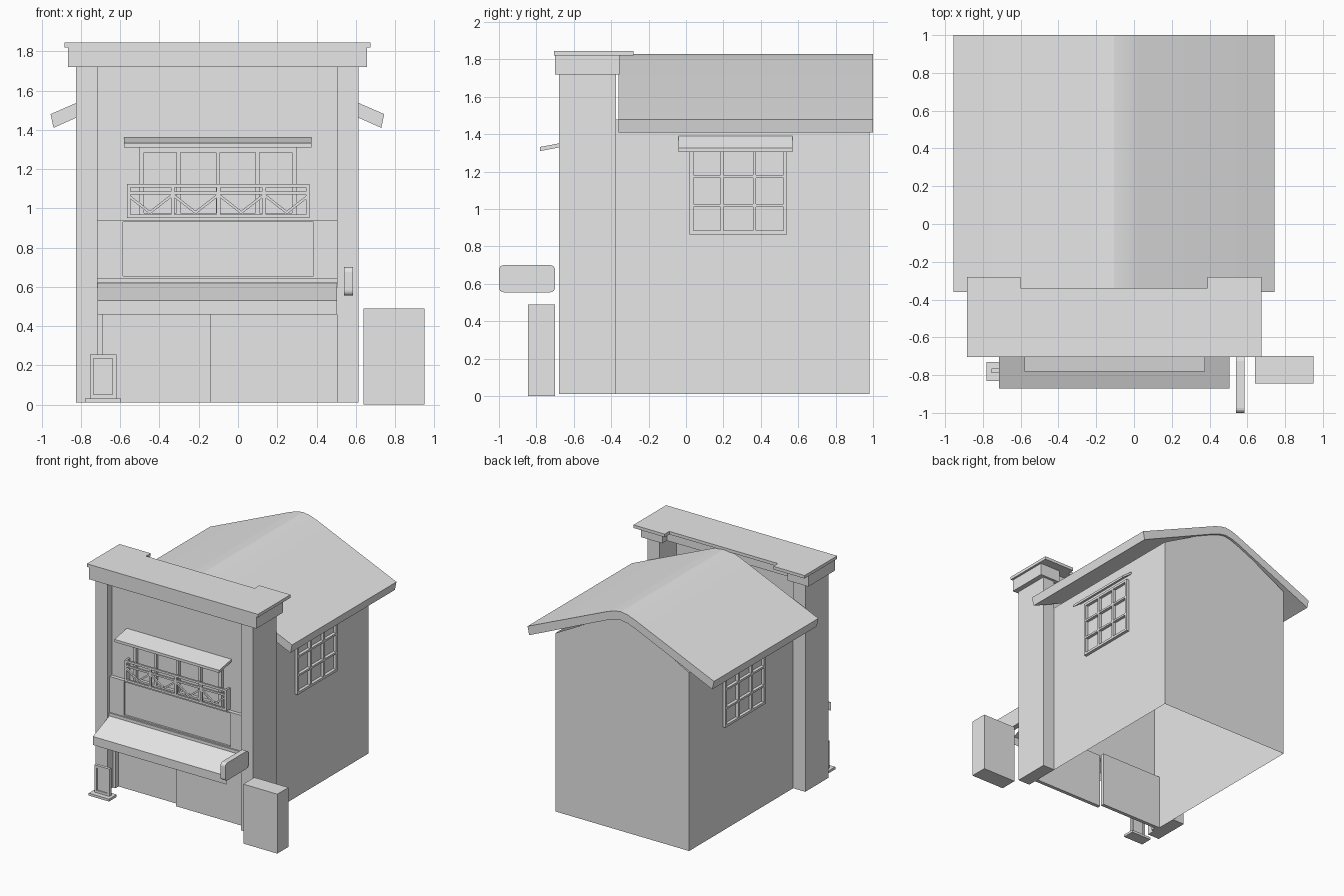
import bpy
import bmesh
import math
from mathutils import Vector

if "Cube" in bpy.data.objects:
    bpy.data.objects.remove(bpy.data.objects["Cube"], do_unlink=True)

plaster = bpy.data.materials.new("plain grey")
plaster.use_nodes = True
GREY = (.8, .8, .8, 1)
plaster.diffuse_color = GREY
plaster.node_tree.nodes["Principled BSDF"].inputs["Base Color"].default_value = GREY

CENTRE = -.105      # middle of the building along x
INNER = .61         # half width of the house body
OUTER = .72         # half width across the pillars
FLOOR = .01


def finish(name, bm, recalculate=True):
    if recalculate:
        bmesh.ops.recalc_face_normals(bm, faces=bm.faces)
    mesh = bpy.data.meshes.new(name)
    bm.to_mesh(mesh)
    bm.free()
    mesh.materials.append(plaster)
    obj = bpy.data.objects.new(name, mesh)
    bpy.context.collection.objects.link(obj)
    return obj


def add_box(bm, x, y, z):
    """Box from three (low, high) ranges."""
    made = bmesh.ops.create_cube(bm, size=1)["verts"]
    for v in made:
        v.co = Vector([(r[0] + r[1]) / 2 + c * (r[1] - r[0])
                       for r, c in zip((x, y, z), v.co)])


def boxes(name, *ranges):
    bm = bmesh.new()
    for r in ranges:
        add_box(bm, *r)
    return finish(name, bm)


def prism(name, profile, low, high, axis):
    """Extrude a profile along x (points are y, z), y (x, z) or z (x, y)."""
    bm = bmesh.new()

    def place(p, t):
        co = list(p)
        co.insert("xyz".index(axis), t)
        return co
    face = bm.faces.new([bm.verts.new(place(p, low)) for p in profile])
    moved = bmesh.ops.extrude_face_region(bm, geom=[face])["geom"]
    step = Vector(place((0, 0), high - low))
    bmesh.ops.translate(bm, vec=step, verts=[g for g in moved if isinstance(g, bmesh.types.BMVert)])
    return finish(name, bm)


def lattice(name, u, v, depth, columns, rows, border, bar, axis):
    """Window grid in the x-z plane (axis y) or the y-z plane (axis x)."""
    bm = bmesh.new()

    def put(u_range, v_range, d):
        if axis == "y":
            add_box(bm, u_range, d, v_range)
        else:
            add_box(bm, d, u_range, v_range)
    for edge in ((u[0], u[0] + border), (u[1] - border, u[1])):
        put(edge, v, depth)
    for edge in ((v[0], v[0] + border), (v[1] - border, v[1])):
        put((u[0] + border, u[1] - border), edge, depth)
    for span, count, upright in ((u, columns, True), (v, rows, False)):
        for i in range(1, count):
            mid = span[0] + (span[1] - span[0]) * i / count
            strip = (mid - bar / 2, mid + bar / 2)
            if upright:
                put(strip, v, depth)
            else:
                put(u, strip, depth)
    return finish(name, bm)


# House shell: side walls and back gable, open below and towards the shop front
gable = [(-INNER, FLOOR), (-INNER, 1.48), (-.125, 1.74), (0, 1.77),
         (.125, 1.74), (INNER, 1.48), (INNER, FLOOR)]
bm = bmesh.new()
back = [bm.verts.new((CENTRE + x, .98, z)) for x, z in gable]
bm.faces.new(back[::-1])
for a, b in ((0, 1), (-2, -1)):
    front = [bm.verts.new((back[i].co.x, -.375, back[i].co.z)) for i in (b, a)]
    bm.faces.new([back[a], back[b]] + front)
finish("house_walls", bm)

# Roof: shallow arched ridge with straight slopes
half = [(.85, 1.48), (.125, 1.795), (.06, 1.818)]
under = [(.835, 1.41), (.125, 1.725), (.06, 1.748)]
top_line = [(-x, z) for x, z in half] + [(0, 1.828)] + half[::-1]
low_line = under + [(0, 1.758)] + [(-x, z) for x, z in under[::-1]]
roof = prism("roof", [(CENTRE + x, z) for x, z in top_line + low_line], -.36, 1, "y")
bpy.ops.object.select_all(action="DESELECT")
roof.select_set(True)
bpy.context.view_layer.objects.active = roof
bpy.ops.object.shade_smooth_by_angle(angle=math.radians(12))

# Side windows with sloping hoods
for side, label in ((-1, "right"), (1, "left")):
    wall = CENTRE + side * INNER
    reach = sorted((wall, wall + side * .025))
    lattice(label + "_window", (.02, .54), (.865, 1.33), reach, 3, 3, .02, .016, "x")
    hood = [(wall, 1.37), (wall, 1.39), (wall + side * .09, 1.325), (wall + side * .09, 1.305)]
    prism(label + "_window_hood", hood, -.04, .57, "y")

# Pillars
for side, label in ((-1, "right"), (1, "left")):
    span = sorted((CENTRE + side * INNER, CENTRE + side * OUTER))
    boxes(label + "_pillar", (span, (-.68, -.375), (FLOOR, 1.73)))


def wrapped_plan(width, front, ends, middle, notch):
    right = [(width, front), (width, ends), (notch, ends), (notch, middle)]
    left = [(-x, y) for x, y in right[::-1]]
    return [(CENTRE + x, y) for x, y in right + left]


# Cornice and cap, reaching further back over each pillar
prism("cornice", wrapped_plan(.762, -.7, -.355, -.415, .57), 1.72, 1.82, "z")
prism("cornice_cap", wrapped_plan(.78, -.705, -.28, -.34, .495), 1.82, 1.845, "z")

# Shop front walls between the pillars
west, east = CENTRE - INNER, CENTRE + INNER
full = (west, east)
boxes("upper_wall", (full, (-.62, -.6), (.94, 1.73)))
boxes("lower_wall", (full, (-.635, -.6), (.46, .94)))
boxes("front_ledge", (full, (-.66, -.63), (.62, .645)))
boxes("shop_wall", ((-.14, east), (-.61, -.58), (FLOOR, .47)))
boxes("shop_door", ((west + .025, -.14), (-.57, -.54), (FLOOR, .47)),
      ((west, west + .025), (-.61, -.54), (FLOOR, .47)))

# Recessed sign board: border around the board
boxes("sign_board_border",
      ((west, -.585), (-.65, -.63), (.645, .94)),
      ((.385, east), (-.65, -.63), (.645, .94)),
      ((-.585, .385), (-.65, -.63), (.93, .94)),
      ((-.585, .385), (-.65, -.63), (.645, .655)))

# Upper window and its canopy
lattice("front_window", (-.505, .3), (.95, 1.31), (-.645, -.62), 4, 1, .025, .02, "y")
prism("window_canopy", [(-.62, 1.34), (-.62, 1.362), (-.78, 1.332), (-.78, 1.31)], -.58, .375, "x")

# Balcony railing with a V brace in each bay
rail_x, rail_y = (-.565, .365), (-.672, -.657)
lattice("balcony_railing", rail_x, (.95, 1.125), rail_y, 4, 1, .018, .02, "y")
boxes("balcony_rail", (rail_x, rail_y, (1.07, 1.085)),
      ((rail_x[0], rail_x[0] + .015), (-.66, -.62), (.95, 1.125)),
      ((rail_x[1] - .015, rail_x[1]), (-.66, -.62), (.95, 1.125)))
bay = (rail_x[1] - rail_x[0]) / 4
for i in range(4):
    mid = rail_x[0] + bay * (i + .5)
    for side in (-1, 1):
        out = mid + side * (bay / 2 - .01)
        brace = [(mid, .97), (mid, .987), (out, 1.07), (out, 1.053)]
        prism("balcony_brace", brace, *rail_y, "y")

# Shop awning: a thin sheet with a hanging valance
bm = bmesh.new()
rows = [[bm.verts.new((x, y, z)) for x in full]
        for y, z in ((-.645, .62), (-.87, .53), (-.87, .46))]
for upper, lower in zip(rows, rows[1:]):
    bm.faces.new([upper[0], lower[0], lower[1], upper[1]])
finish("shop_awning", bm, recalculate=False)

# Projecting sign with rounded corners
corners = []
for cy, cz, start in ((-.725, .675, 0), (-.975, .675, 90), (-.975, .58, 180), (-.725, .58, 270)):
    for step in range(5):
        a = math.radians(start + step * 22.5)
        corners.append((cy + .025 * math.cos(a), cz + .025 * math.sin(a)))
prism("projecting_sign", corners, .54, .585, "x")

# Box beside the shop
boxes("side_box", ((.64, .95), (-.845, -.7), (0, .49)))

# Standing board on a foot
boxes("board_foot", ((-.78, -.595), (-.83, -.73), (FLOOR, .03)))
lattice("board_frame", (-.755, -.62), (.03, .255), (-.79, -.765), 1, 1, .02, .01, "y")
boxes("board_panel", ((-.735, -.64), (-.782, -.773), (.05, .235)))
